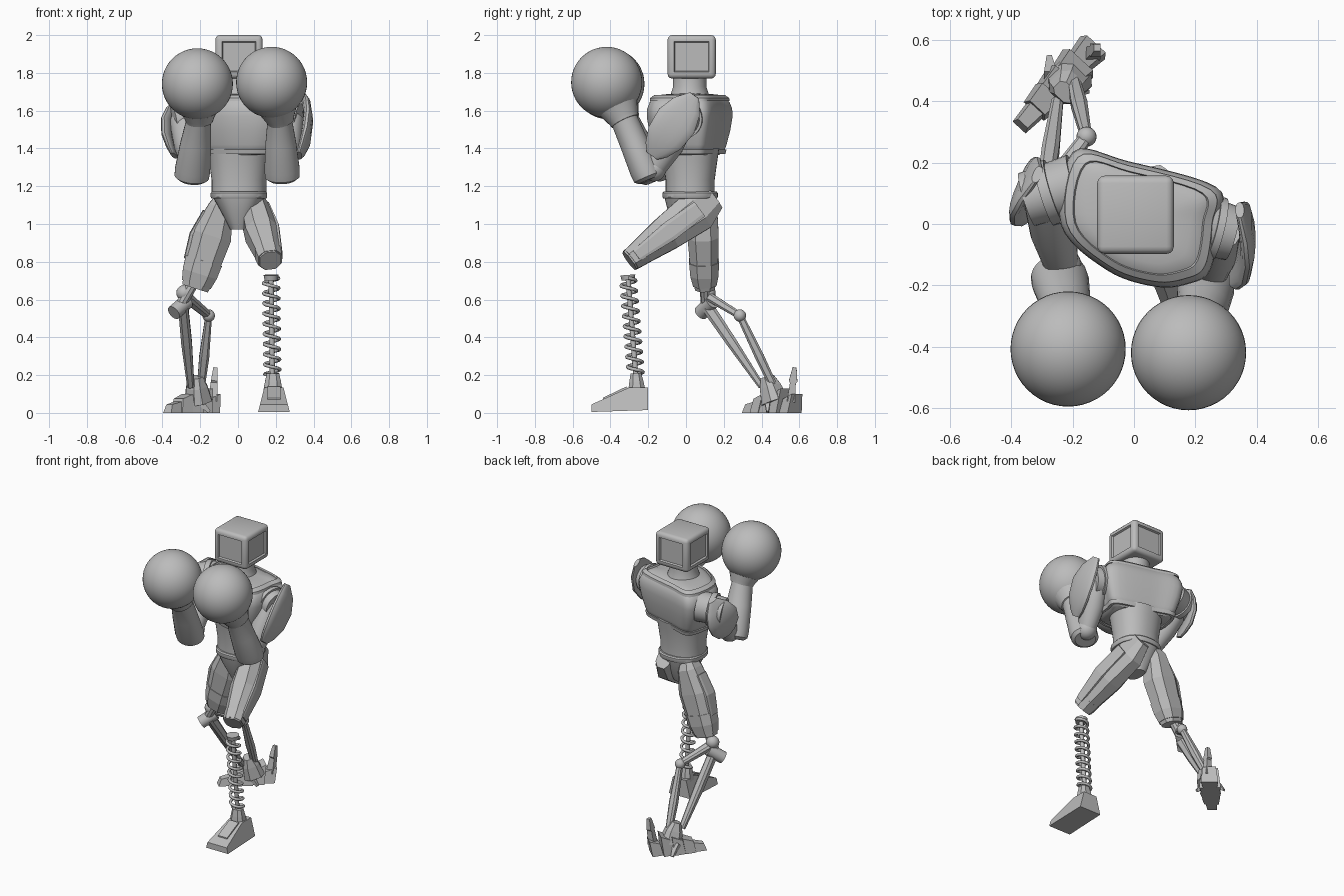
import bpy, bmesh, math
from mathutils import Vector, Matrix

if "Cube" in bpy.data.objects:
    bpy.data.objects.remove(bpy.data.objects["Cube"])

grey = bpy.data.materials.new("grey")
grey.use_nodes = True
GREY = (0.5, 0.5, 0.5, 1)
grey.diffuse_color = GREY
grey.node_tree.nodes["Principled BSDF"].inputs["Base Color"].default_value = GREY


def finish(name, bm, smooth=35):
    bmesh.ops.recalc_face_normals(bm, faces=bm.faces)
    mesh = bpy.data.meshes.new(name)
    bm.to_mesh(mesh)
    bm.free()
    mesh.materials.append(grey)
    obj = bpy.data.objects.new(name, mesh)
    bpy.context.collection.objects.link(obj)
    if smooth:
        bpy.ops.object.select_all(action='DESELECT')
        obj.select_set(True)
        bpy.context.view_layer.objects.active = obj
        bpy.ops.object.shade_smooth_by_angle(angle=math.radians(smooth))
    return obj


def skin(name, rings, smooth=35, closed=False):
    """Bridge a list of equal point rings, capped or looped."""
    bm = bmesh.new()
    loops = [[bm.verts.new(p) for p in ring] for ring in rings]
    n = len(loops[0])
    pairs = list(zip(loops, loops[1:]))
    if closed:
        pairs.append((loops[-1], loops[0]))
    else:
        bm.faces.new(loops[0])
        bm.faces.new(loops[-1])
    for lo, hi in pairs:
        for i in range(n):
            j = (i + 1) % n
            bm.faces.new((lo[i], lo[j], hi[j], hi[i]))
    return finish(name, bm, smooth)


def limb(name, a, b, sections, sides=24, power=1.0, smooth=35, hint=(1, 0, 0)):
    """Tapered shape from a to b; sections are (t, half width, half depth, shift)."""
    a, b = Vector(a), Vector(b)
    axis = (b - a).normalized()
    hint = Vector(hint)
    u = (hint - axis * hint.dot(axis)).normalized()
    v = axis.cross(u)
    rings = []
    for s in sections:
        t, w, d = s[:3]
        c = a.lerp(b, t) + u * (s[3] if len(s) > 3 else 0)
        ring = []
        for i in range(sides):
            q = math.tau * (i + 0.5) / sides
            x, y = math.cos(q), math.sin(q)
            x = math.copysign(abs(x) ** power, x)
            y = math.copysign(abs(y) ** power, y)
            ring.append(c + u * x * w + v * y * d)
        rings.append(ring)
    return skin(name, rings, smooth)


def rod(name, a, b, r0, r1=None, sides=24, smooth=35):
    r1 = r0 if r1 is None else r1
    return limb(name, a, b, [(0, r0, r0), (1, r1, r1)], sides, 1, smooth)


def ball(name, c, r, seg=32):
    bm = bmesh.new()
    bmesh.ops.create_uvsphere(bm, u_segments=seg, v_segments=seg // 2, radius=r)
    bmesh.ops.translate(bm, verts=bm.verts, vec=c)
    return finish(name, bm, 60)


# Head: rounded box with recessed screens on its four sides
bm = bmesh.new()
bmesh.ops.create_cube(bm, size=1, matrix=Matrix.Translation((0.005, 0.03, 1.885)) @ Matrix.Diagonal((0.25, 0.255, 0.23, 1)))
bmesh.ops.bevel(bm, geom=bm.edges[:], offset=0.024, segments=3, profile=0.5, affect='EDGES')
bm.normal_update()
sides = [f for f in bm.faces if f.calc_area() > 0.02 and abs(f.normal.z) < 0.5]
bmesh.ops.inset_individual(bm, faces=sides, thickness=0.015)
bmesh.ops.inset_individual(bm, faces=sides, thickness=0.007, depth=-0.012)
finish("head", bm)
limb("neck", (0.005, 0.02, 1.64), (0.005, 0.02, 1.785),
     [(0, 0.115, 0.115), (0.35, 0.1, 0.1), (0.6, 0.088, 0.088), (1, 0.088, 0.088)], 32)

# Chest: turned shield outline, rounded over the shoulders
OUTLINE = [(-0.2, 0.235), (-0.02, 0.205), (0.27, 0.12), (0.275, 0), (0.25, -0.15),
           (0.18, -0.195), (0.07, -0.205), (-0.09, -0.15), (-0.24, 0)]
CENTRE = Vector((0.015, 0.02))


def chest_point(k, scale):
    # Smooth closed curve through the outline
    n, m = len(OUTLINE), 6
    i, t = divmod(k, m)
    t /= m
    p = [Vector(OUTLINE[(i + j) % n]) for j in (-1, 0, 1, 2)]
    q = (p[1] * 2 + (p[2] - p[0]) * t + (p[0] * 2 - p[1] * 5 + p[2] * 4 - p[3]) * t * t
         + (p[1] * 3 - p[0] - p[2] * 3 + p[3]) * t ** 3) / 2
    return CENTRE + (q - CENTRE) * scale


STEPS = range(len(OUTLINE) * 6)


def chest_ring(z, scale):
    return [(*chest_point(k, scale), z) for k in STEPS]


skin("chest", [chest_ring(*r) for r in [
    (1.365, 0.68), (1.385, 0.8), (1.42, 0.86), (1.5, 0.95), (1.57, 1.0), (1.61, 0.99),
    (1.645, 0.93), (1.67, 0.82), (1.685, 0.65), (1.69, 0.4)]])
skin("collar_trim", [chest_ring(*r) for r in [(1.65, 0.93), (1.667, 0.92), (1.683, 0.82), (1.67, 0.8)]], closed=True)
skin("chest_rim", [chest_ring(*r) for r in [(1.37, 0.76), (1.37, 0.83), (1.395, 0.86), (1.395, 0.78)]], closed=True)

# Waist, belt and pelvis
HIP = (0.005, 0.022)
for name, lo, hi, rows, power in [
    ("waist", 1.16, 1.4, [(0, 0.145, 0.13), (0.3, 0.145, 0.13), (0.75, 0.16, 0.145), (1, 0.17, 0.155)], 0.9),
    ("belt", 1.135, 1.172, [(0, 0.145, 0.142), (0.2, 0.15, 0.147), (0.8, 0.15, 0.147), (1, 0.143, 0.14)], 0.85),
    ("pelvis", 1.145, 0.97, [(0, 0.14, 0.137), (0.4, 0.1, 0.12), (1, 0.045, 0.07)], 0.8),
]:
    limb(name, (*HIP, lo), (*HIP, hi), rows, 40, power)

# Arms: shoulder joint, upper arm, elbow, forearm, cuff and round glove
for side, shoulder, joint, elbow, wrist, glove in [
    ("left", (0.2, 0.0, 1.57), (0.32, -0.03, 1.55), (0.245, -0.17, 1.29), (0.22, -0.335, 1.57), (0.178, -0.42, 1.75)),
    ("right", (-0.19, 0.13, 1.56), (-0.35, 0.08, 1.54), (-0.235, -0.14, 1.29), (-0.205, -0.33, 1.57), (-0.215, -0.408, 1.742)),
]:
    rod(side + "_shoulder", shoulder, joint, 0.1, 0.09, 28)
    rod(side + "_shoulder_band", Vector(shoulder).lerp(Vector(joint), 0.45), Vector(shoulder).lerp(Vector(joint), 0.65), 0.107, sides=28)
    limb(side + "_upper_arm", Vector(shoulder).lerp(Vector(joint), 0.65), elbow,
         [(0, 0.07, 0.075), (0.5, 0.075, 0.085), (1, 0.055, 0.06)])
    ball(side + "_elbow", elbow, 0.065, 24)
    low = Vector(elbow) + Vector((-0.01, -0.03, -0.04))
    limb(side + "_forearm", low, wrist,
         [(-0.05, 0.07, 0.06), (0, 0.092, 0.08), (0.12, 0.094, 0.083), (0.55, 0.082, 0.076), (0.9, 0.067, 0.072), (1, 0.07, 0.075)])
    limb(side + "_glove_cuff", wrist, glove, [(-0.15, 0.072, 0.077), (-0.05, 0.078, 0.083), (0.4, 0.12, 0.12)])
    ball(side + "_glove", glove, 0.188, 48)

# Shoulder guards: egg shaped curved plates
EGG = [(0, 0.014, 0.03, -0.01), (0.18, 0.022, 0.085, 0.012), (0.42, 0.026, 0.115, 0.024),
       (0.7, 0.026, 0.105, 0.018), (0.9, 0.02, 0.07, 0.0), (1, 0.014, 0.035, -0.012)]
limb("left_shoulder_guard", (0.355, 0.045, 1.68), (0.335, -0.18, 1.36), EGG, 16, 0.8, 30)
limb("right_shoulder_guard", (-0.325, 0.165, 1.64), (-0.35, 0.04, 1.36), EGG, 16, 0.8, 30, (-0.92, 0.38, 0))

# Thighs: faceted armour with outer plates
thigh_a, thigh_b = Vector((0.085, 0.06, 1.07)), Vector((0.172, -0.3, 0.805))
limb("left_thigh", thigh_a, thigh_b,
     [(-0.25, 0.05, 0.07), (0, 0.075, 0.12), (0.45, 0.09, 0.1), (0.8, 0.072, 0.075), (1, 0.06, 0.06)], 8, 0.8, 0)
limb("left_thigh_plate", thigh_a, thigh_b,
     [(0, 0.012, 0.05, 0.072), (0.45, 0.012, 0.055, 0.084), (0.92, 0.012, 0.035, 0.06)], 8, 0.5, 0)
limb("left_knee_cuff", thigh_a, thigh_b, [(0.84, 0.073, 0.073), (0.98, 0.067, 0.064)], 8, 0.8, 0)
rear_a, rear_b = Vector((-0.09, 0.085, 1.09)), Vector((-0.227, 0.1, 0.66))
limb("right_thigh", rear_a, rear_b,
     [(-0.1, 0.05, 0.06), (0, 0.07, 0.085), (0.35, 0.112, 0.088), (0.8, 0.096, 0.076), (1, 0.075, 0.055)], 8, 0.8, 0)
limb("right_thigh_plate", rear_a, rear_b,
     [(0.1, 0.012, 0.045, -0.075), (0.4, 0.012, 0.05, -0.105), (0.7, 0.012, 0.04, -0.094)], 8, 0.5, 0)
limb("right_knee_cuff", rear_a, rear_b, [(0.66, 0.106, 0.084), (0.82, 0.1, 0.08), (0.95, 0.085, 0.066)], 8, 0.8, 0)

# Front lower leg: knee joint, coil spring on a thin rod
knee = Vector((0.174, -0.318, 0.765))
rod("left_knee", knee - Vector((0.042, 0, 0)), knee + Vector((0.042, 0, 0)), 0.047)
rod("left_knee_pin", knee - Vector((0.05, 0, 0)), knee + Vector((0.05, 0, 0)), 0.02)
top, bottom = Vector((0.175, -0.308, 0.73)), Vector((0.182, -0.265, 0.19))
rod("spring_rod", top, bottom, 0.014, sides=12)
rod("spring_cap", top, top.lerp(bottom, 0.05), 0.04, 0.035)
TURNS, PER = 9.5, 24
curve = bpy.data.curves.new("spring", 'CURVE')
curve.dimensions = '3D'
curve.bevel_depth, curve.bevel_resolution = 0.0095, 1
count = int(TURNS * PER) + 1
spline = curve.splines.new('POLY')
spline.points.add(count - 1)
for i, p in enumerate(spline.points):
    q = math.tau * i / PER
    c = top.lerp(bottom, 0.03 + 0.95 * i / count)
    p.co = (c.x + 0.04 * math.cos(q), c.y + 0.04 * math.sin(q), c.z, 1)
curve.materials.append(grey)
bpy.context.collection.objects.link(bpy.data.objects.new("spring", curve))

# Front foot: wedge with sloping sides and a raised instep
FOOT = [(-0.5, 0.005), (-0.5, 0.045), (-0.3, 0.135), (-0.2, 0.135), (-0.2, 0.015)]
skin("left_foot", [[(0.19 + s * 0.085 * (1 - 3 * z), y, z) for y, z in FOOT] for s in (-1, 1)], 0)
skin("left_instep", [[(0.19 + s, y, z) for y, z in [(-0.44, 0.06), (-0.44, 0.08), (-0.315, 0.14), (-0.3, 0.12)]] for s in (-0.035, 0.035)], 0)
limb("left_ankle", (0.185, -0.26, 0.11), (0.185, -0.265, 0.21), [(0, 0.055, 0.05), (0.55, 0.045, 0.04), (1, 0.035, 0.03)], 8, 0.8, 0)

# Rear lower leg: knee joints and two struts
ball("right_knee", (-0.285, 0.115, 0.635), 0.042, 20)
rod("right_knee_pin", (-0.34, 0.08, 0.53), (-0.27, 0.14, 0.59), 0.04, sides=16)
rod("right_knee_stem", (-0.24, 0.1, 0.68), (-0.31, 0.11, 0.56), 0.03, sides=10)
link_end = (-0.155, 0.285, 0.515)
limb("knee_link", (-0.27, 0.13, 0.61), link_end, [(0, 0.03, 0.025), (1, 0.022, 0.02)], 8, 0.7, 0)
ball("link_joint", link_end, 0.033, 20)
limb("front_strut", (-0.29, 0.115, 0.56), (-0.25, 0.4, 0.14), [(0, 0.028, 0.035), (0.45, 0.03, 0.03), (1, 0.02, 0.018)], 8, 0.7, 0)
limb("rear_strut", link_end, (-0.195, 0.46, 0.15), [(0, 0.018, 0.02), (0.6, 0.028, 0.026), (1, 0.022, 0.022)], 8, 0.7, 0)
limb("right_ankle", (-0.21, 0.47, 0.06), (-0.225, 0.43, 0.19), [(0, 0.07, 0.07), (0.6, 0.055, 0.055), (1, 0.04, 0.03)], 8, 0.7, 0, (0.7, -0.7, 0))

# Rear foot: overlapping segments, toe and heel spikes
heel, toe = Vector((-0.135, 0.575, 0)), Vector((-0.375, 0.315, 0))
across = Vector((0.735, -0.678, 0))
for i, (w, h) in enumerate([(0.055, 0.1), (0.068, 0.13), (0.066, 0.12), (0.056, 0.1), (0.036, 0.06)]):
    a, b = heel.lerp(toe, i * 0.2), heel.lerp(toe, i * 0.2 + 0.2)
    lift = Vector((0, 0, h))
    lean = (toe - heel) * 0.05
    skin("foot_segment_%d" % (i + 1), [[a + across * s, b + across * s * 0.8, b - lean + across * s * 0.6 + lift * 0.75,
         a - lean + across * s * 0.75 + lift] for s in (-w, w)], 0)
limb("heel_spike", (-0.135, 0.555, 0.06), (-0.12, 0.575, 0.24), [(0, 0.035, 0.03), (0.55, 0.025, 0.022), (0.6, 0.024, 0.032), (1, 0.015, 0.015)], 4, 1, 0)
for s in (-1, 1):
    base = heel.lerp(toe, 0.45) + across * 0.04 * s + Vector((0, 0, 0.07))
    limb("side_spike", base, base + across * 0.045 * s - (toe - heel) * 0.12 - Vector((0, 0, 0.065)),
         [(0, 0.03, 0.025), (1, 0.012, 0.008)], 4, 1, 0)
